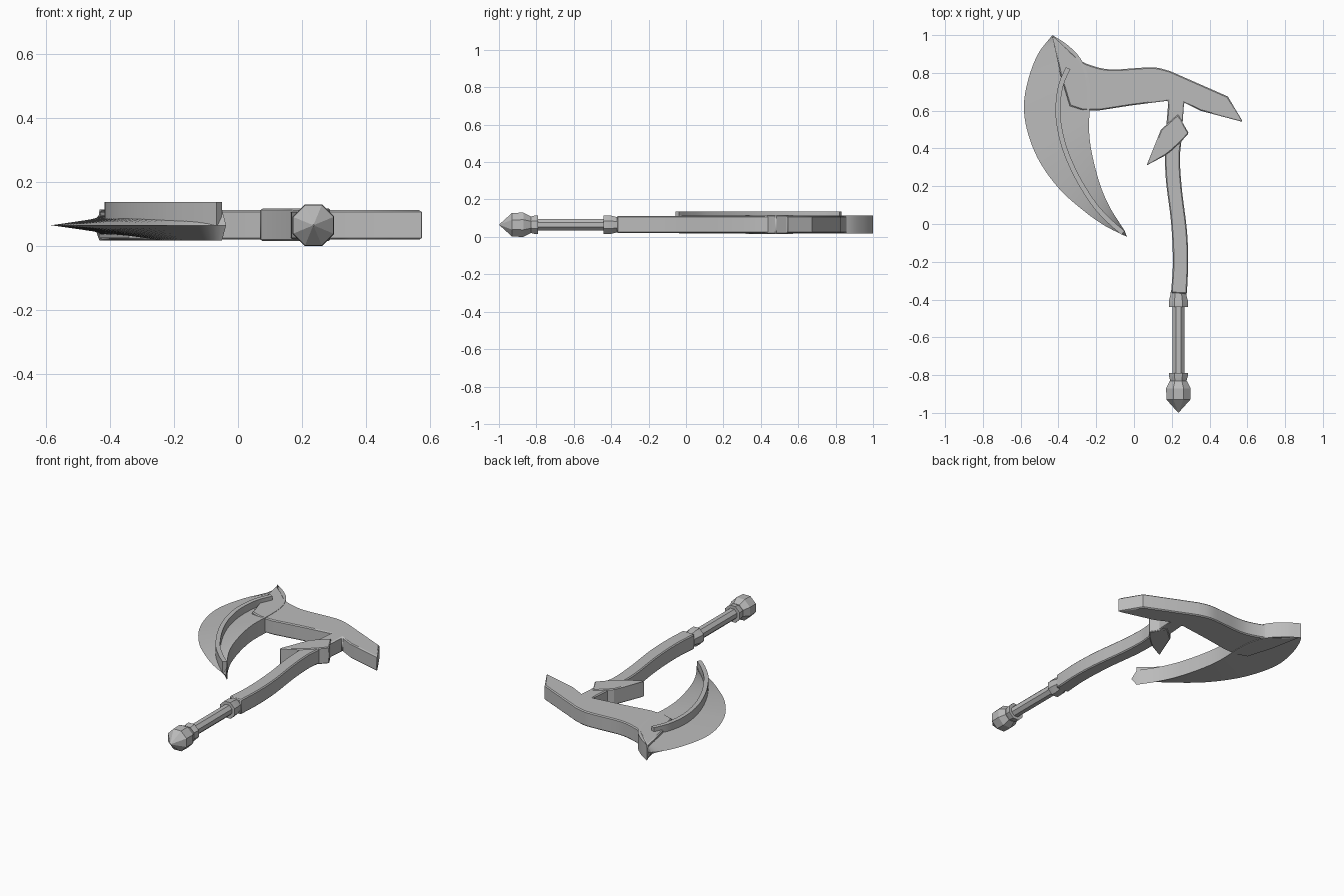
import bpy, bmesh, math
from mathutils import Vector

cube = bpy.data.objects.get("Cube")
if cube:
    bpy.data.objects.remove(cube, do_unlink=True)

grey = bpy.data.materials.new("plain_grey")
grey.use_nodes = True
colour = (0.5, 0.5, 0.5, 1)
grey.diffuse_color = colour
grey.node_tree.nodes["Principled BSDF"].inputs["Base Color"].default_value = colour

MID = 0.065  # height of the axe's middle plane


def finish(name, bm, bevel=0):
    bmesh.ops.recalc_face_normals(bm, faces=bm.faces)
    mesh = bpy.data.meshes.new(name)
    bm.to_mesh(mesh)
    bm.free()
    mesh.materials.append(grey)
    obj = bpy.data.objects.new(name, mesh)
    bpy.context.collection.objects.link(obj)
    if bevel:
        mod = obj.modifiers.new("edge_bevel", "BEVEL")
        mod.width = bevel
        mod.segments = 1
        mod.limit_method = "ANGLE"
        mod.angle_limit = math.radians(60)
    bpy.ops.object.select_all(action="DESELECT")
    obj.select_set(True)
    bpy.context.view_layer.objects.active = obj
    bpy.ops.object.shade_smooth_by_angle(angle=math.radians(20))
    return obj


def spline(points, steps):
    """Smooth curve through the given 2D points."""
    p = [Vector(q) for q in points]
    p = [2 * p[0] - p[1]] + p + [2 * p[-1] - p[-2]]
    out = []
    for i in range(1, len(p) - 2):
        a, b, c, d = p[i - 1:i + 3]
        for s in range(steps):
            t = s / steps
            out.append(0.5 * (2 * b + (c - a) * t + (2 * a - 5 * b + 4 * c - d) * t * t
                              + (3 * b - a - 3 * c + d) * t ** 3))
    return out + [p[-2]]


def plate(name, outline, z0, z1, bevel):
    bm = bmesh.new()
    face = bm.faces.new([bm.verts.new((q[0], q[1], z0)) for q in outline])
    new = bmesh.ops.extrude_face_region(bm, geom=[face])["geom"]
    for v in new:
        if isinstance(v, bmesh.types.BMVert):
            v.co.z = z1
    return finish(name, bm, bevel)


def strip(name, sections):
    """Skin a row of equal cross-sections and cap both ends."""
    bm = bmesh.new()
    rings = [[bm.verts.new(q) for q in s] for s in sections]
    n = len(rings[0])
    for a, b in zip(rings, rings[1:]):
        for i in range(n):
            j = (i + 1) % n
            bm.faces.new((a[i], a[j], b[j], b[i]))
    bm.faces.new(rings[0])
    bm.faces.new(rings[-1])
    return finish(name, bm)


def turned(name, profile, x=0.235):
    """Eight-sided turned part along y, from (y, flat radius) pairs."""
    sections = []
    for y, r in profile:
        angles = [math.pi * (k + 0.5) / 4 for k in range(8)]
        R = r / math.cos(math.pi / 8)
        sections.append([(x + R * math.cos(a), y, MID + R * math.sin(a)) for a in angles])
    return strip(name, sections)


# Shaft and head as one plate
head_top = spline([(-0.31, 0.89), (-0.27, 0.857), (-0.18, 0.826), (-0.1, 0.818),
                   (0.005, 0.825), (0.11, 0.829), (0.19, 0.81)], 4)
head_back = [(0.497, 0.675), (0.577, 0.54), (0.35, 0.6), (0.265, 0.643)]
shaft_right = spline([(0.25, 0.43), (0.243, 0.34), (0.254, 0.18), (0.28, -0.03),
                      (0.287, -0.2), (0.28, -0.37)], 4)
shaft_left = spline([(0.196, -0.365), (0.206, -0.2), (0.196, 0.01), (0.17, 0.22),
                     (0.164, 0.36), (0.17, 0.5), (0.182, 0.653)], 4)
head_under = [(-0.02, 0.627), (-0.18, 0.602), (-0.27, 0.602), (-0.34, 0.625), (-0.39, 0.79)]
plate("head_and_shaft", [(-0.432, 0.995)] + head_top + head_back + shaft_right
      + shaft_left + head_under, 0.02, 0.112, 0.006)

# Barbed arrow on the shaft
plate("shaft_barb", [(0.233, 0.58), (0.29, 0.48), (0.249, 0.436), (0.2, 0.39),
                     (0.164, 0.362), (0.067, 0.31), (0.143, 0.5)], 0.016, 0.117, 0.005)

# Wedge blade: thick inner side, sharp outer edge
outer = spline([(-0.436, 0.995), (-0.508, 0.9), (-0.56, 0.765), (-0.583, 0.62), (-0.56, 0.475),
                (-0.497, 0.325), (-0.39, 0.18), (-0.26, 0.065), (-0.153, -0.01),
                (-0.037, -0.068)], 6)
inner = spline([(-0.432, 1.0), (-0.355, 0.95), (-0.286, 0.88), (-0.243, 0.78), (-0.233, 0.66),
                (-0.238, 0.5), (-0.222, 0.37), (-0.18, 0.21), (-0.127, 0.087),
                (-0.05, -0.035)], 6)
strip("blade", [[(i.x, i.y, 0.017), (i.x, i.y, 0.114), (o.x, o.y, MID)]
                for i, o in zip(inner, outer)])

# Raised rib along the blade
rib = spline([(-0.349, 0.825), (-0.386, 0.738), (-0.402, 0.632), (-0.397, 0.526), (-0.365, 0.394),
              (-0.3, 0.246), (-0.21, 0.103), (-0.127, 0.013), (-0.058, -0.047)], 5)
sections = []
for k, c in enumerate(rib):
    along = (rib[min(k + 1, len(rib) - 1)] - rib[max(k - 1, 0)]).normalized()
    side = Vector((-along.y, along.x)) * 0.013
    a, b = c + side, c - side
    sections.append([(a.x, a.y, MID), (a.x, a.y, 0.137), (b.x, b.y, 0.137), (b.x, b.y, MID)])
strip("blade_rib", sections)

# Grip, collars and pommel
turned("grip", [(-0.82, 0.032), (-0.4, 0.032)])
turned("upper_collar", [(-0.44, 0.05), (-0.405, 0.05), (-0.375, 0.042), (-0.36, 0.042)])
turned("lower_collar", [(-0.835, 0.042), (-0.805, 0.05), (-0.79, 0.05)])
turned("pommel", [(-0.998, 0.002), (-0.93, 0.063), (-0.87, 0.065), (-0.83, 0.045)])
